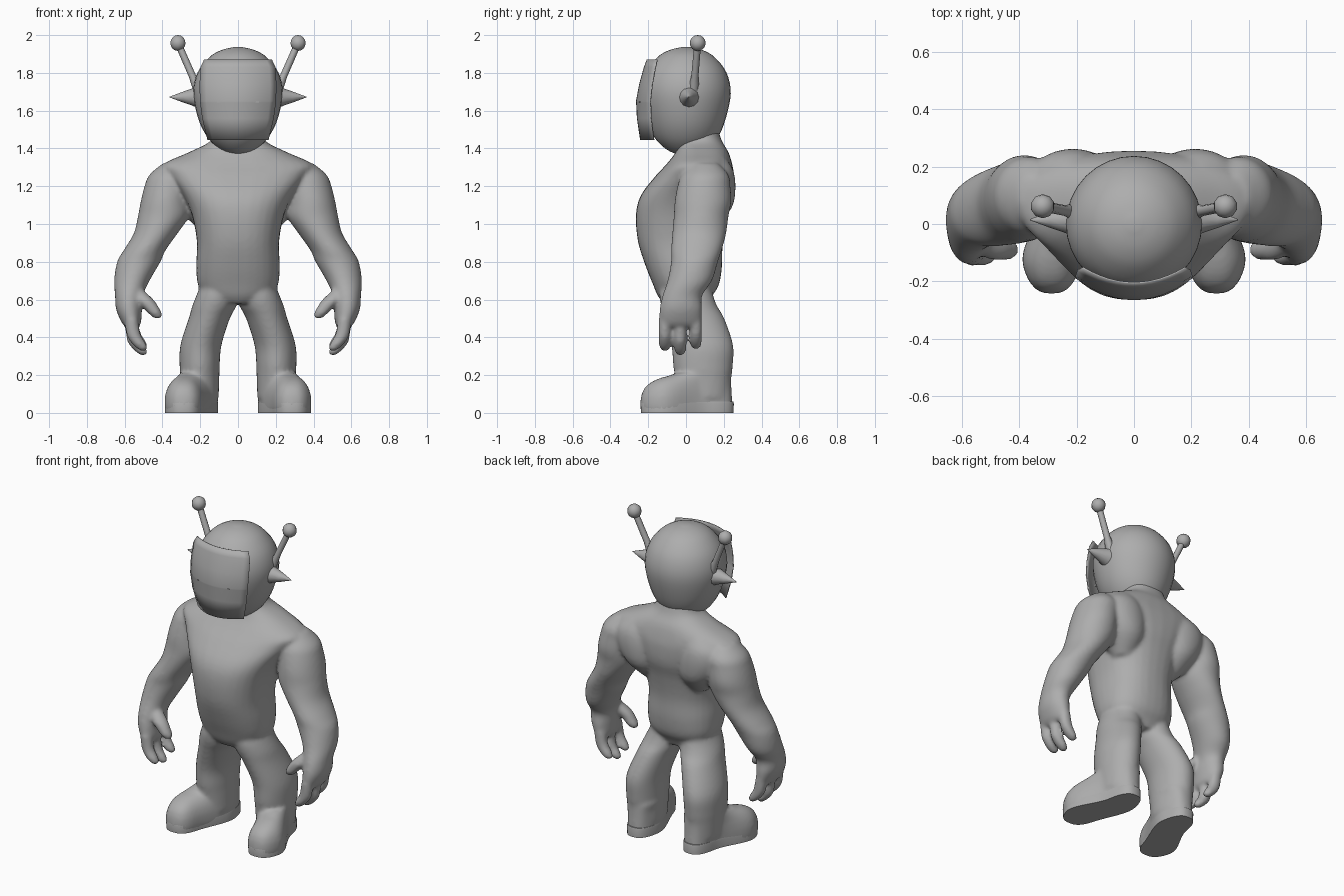
import bpy, bmesh, math
from mathutils import Vector

if "Cube" in bpy.data.objects:
    bpy.data.objects.remove(bpy.data.objects["Cube"])

grey = bpy.data.materials.new("plain_grey")
grey.diffuse_color = (0.42, 0.42, 0.42, 1)
grey.use_nodes = True
grey.node_tree.nodes["Principled BSDF"].inputs["Base Color"].default_value = grey.diffuse_color


def finish(name, bm, angle=40):
    bmesh.ops.recalc_face_normals(bm, faces=bm.faces)
    me = bpy.data.meshes.new(name)
    bm.to_mesh(me)
    bm.free()
    me.materials.append(grey)
    ob = bpy.data.objects.new(name, me)
    bpy.context.collection.objects.link(ob)
    bpy.ops.object.select_all(action='DESELECT')
    ob.select_set(True)
    bpy.context.view_layer.objects.active = ob
    bpy.ops.object.shade_smooth_by_angle(angle=math.radians(angle))
    return ob


def skin(bm, loops):
    """Bridge closed loops of points and cap both ends."""
    rows = [[bm.verts.new(p) for p in loop] for loop in loops]
    n = len(rows[0])
    for a, b in zip(rows, rows[1:]):
        for i in range(n):
            j = (i + 1) % n
            bm.faces.new((a[i], a[j], b[j], b[i]))
    bm.faces.new(rows[0])
    bm.faces.new(rows[-1])


def sp(v, power):
    return math.copysign(abs(v) ** power, v)


def curve_rings(rings, steps):
    """Catmull-Rom interpolation between rings."""
    r = [rings[0]] + list(rings) + [rings[-1]]
    out = []
    for k in range(1, len(r) - 2):
        for s in range(steps):
            t = s / steps
            out.append([0.5 * (2 * b + (c - a) * t + (2 * a - 5 * b + 4 * c - d) * t * t
                               + (3 * b - a - 3 * c + d) * t ** 3)
                        for a, b, c, d in zip(*r[k - 1:k + 3])])
    return out + [list(rings[-1])]


def loft(bm, rings, side=1, power=1.0, n=32, steps=4):
    """Rings are (z, centre x, centre y, half width, half depth)."""
    ang = [2 * math.pi * i / n for i in range(n)]
    skin(bm, [[(side * (cx + rx * sp(math.cos(a), power)), cy + ry * sp(math.sin(a), power), z)
               for a in ang] for z, cx, cy, rx, ry in curve_rings(rings, steps)])


def boot_loop(side, z, front, back, toe, heel, n=48):
    """Foot outline; toe and heel are half widths."""
    pts = []
    for i in range(n):
        a = 2 * math.pi * i / n
        y = (front + back) / 2 + (back - front) / 2 * sp(math.cos(a), .85)
        t = min(max((y + .15) / .28, 0), 1)                # 0 toe, 1 heel
        t = t * t * (3 - 2 * t)
        w = toe + (heel - toe) * t
        pts.append((side * (.287 - .09 * t + w * sp(math.sin(a), .75)), y, z))
    return pts


# Body: torso, arms, hands, legs and boot uppers fused into one smooth skin
bm = bmesh.new()
loft(bm, [(.58, 0, 0, .12, .12), (.62, 0, -.005, .175, .145), (.68, 0, 0, .213, .175),
          (.78, 0, -.012, .221, .203), (.91, 0, -.03, .218, .225), (1.05, 0, -.022, .245, .243),
          (1.15, 0, .005, .29, .245), (1.25, 0, .045, .36, .21), (1.315, 0, .07, .395, .175),
          (1.38, 0, .085, .26, .14), (1.44, 0, .075, .145, .115), (1.52, 0, .06, .125, .105)], power=.85)
for s in (1, -1):
    # shoulder blade
    loft(bm, [(.98, .17, .10, .05, .05), (1.08, .19, .115, .12, .125), (1.18, .21, .125, .16, .137),
              (1.28, .22, .13, .15, .122), (1.35, .20, .13, .09, .08)], s)
    # arm and palm
    loft(bm, [(1.32, .35, .10, .05, .07), (1.26, .355, .10, .115, .125), (1.20, .37, .095, .125, .14),
              (1.12, .385, .09, .13, .15), (1.04, .395, .08, .135, .145), (.95, .436, .07, .116, .143),
              (.86, .495, .055, .111, .134), (.80, .525, .045, .115, .124), (.70, .562, .02, .094, .118),
              (.62, .577, -.02, .074, .105), (.55, .577, -.027, .069, .113),
              (.48, .565, -.03, .052, .112), (.455, .56, -.03, .035, .10)], s)
    # fingers
    for y, tip in ((-.112, .335), (-.03, .312), (.052, .345)):
        loft(bm, [(.50, .565, y, .035, .034), (tip + .08, .553, y, .038, .033),
                  (tip + .035, .527, y, .039, .033), (tip + .008, .508, y, .030, .028),
                  (tip - .007, .50, y, .014, .014)], s, n=16)
    # thumb
    loft(bm, [(.65, .53, -.06, .03, .03), (.60, .495, -.08, .049, .043), (.56, .463, -.088, .044, .039),
              (.525, .437, -.09, .036, .035), (.50, .425, -.09, .02, .02)], s, n=16)
    # leg
    loft(bm, [(.72, .105, .01, .08, .12), (.64, .108, .0, .105, .14), (.57, .124, .015, .117, .148),
              (.50, .152, .045, .109, .158), (.36, .196, .086, .109, .164), (.25, .203, .09, .106, .158),
              (.18, .202, .092, .103, .148), (.08, .20, .095, .098, .14)], s)
    # boot upper
    skin(bm, [boot_loop(s, *r) for r in (
        (.006, -.238, .245, .112, .094), (.05, -.243, .245, .115, .096), (.09, -.238, .243, .113, .097),
        (.125, -.225, .241, .104, .098), (.15, -.203, .24, .093, .098), (.17, -.172, .239, .08, .10),
        (.185, -.135, .238, .068, .101), (.197, -.09, .236, .06, .102), (.21, -.055, .23, .06, .098))])
body = finish("body", bm, 180)
rm = body.modifiers.new("fuse", 'REMESH')
rm.mode = 'VOXEL'
rm.voxel_size = .011
rm.use_smooth_shade = True
sm = body.modifiers.new("soften", 'SMOOTH')
sm.factor = .5
sm.iterations = 9

# Head
bm = bmesh.new()
loft(bm, [(1.37, 0, -.01, .04, .04), (1.395, 0, -.003, .095, .10), (1.455, 0, 0, .158, .165),
          (1.55, 0, 0, .208, .208), (1.69, 0, 0, .237, .237), (1.80, 0, 0, .215, .215),
          (1.88, 0, 0, .155, .155), (1.92, 0, 0, .09, .09), (1.937, 0, 0, .02, .02)])
finish("head", bm, 60)

# Visor: curved shell with a slight horizontal crease
bm = bmesh.new()
rows = [(1.87, .178, -.205, -.152), (1.83, .197, -.220, -.161), (1.74, .202, -.245, -.178),
        (1.65, .200, -.262, -.188), (1.643, .199, -.261, -.187), (1.56, .188, -.257, -.184),
        (1.445, .160, -.240, -.170)]
grid = []
for z, w, front, edge in rows:
    us = [i / 6 - 1 for i in range(13)]
    grid.append([bm.verts.new((w * u, front + (edge - front) * u * u, z)) for u in us])
for a, b in zip(grid, grid[1:]):
    for i in range(12):
        bm.faces.new((a[i], b[i], b[i + 1], a[i + 1]))
visor = finish("visor", bm, 30)
sol = visor.modifiers.new("thickness", 'SOLIDIFY')
sol.thickness = .006
sol.offset = 0

# Small slits on the visor crease
for s in (1, -1):
    bm = bmesh.new()
    bmesh.ops.create_cube(bm, size=1)
    for v in bm.verts:
        v.co = Vector((s * .095 + v.co.x * .03, -.245 + v.co.y * .006, 1.646 + v.co.z * .004))
    finish("visor_slit", bm)


def lathe(name, start, direction, profile, n):
    """Turn (distance, radius) pairs around an axis."""
    bm = bmesh.new()
    q = Vector((0, 0, 1)).rotation_difference(Vector(direction))
    skin(bm, [[Vector(start) + q @ Vector((r * math.cos(2 * math.pi * i / n),
                                           r * math.sin(2 * math.pi * i / n), d)) for i in range(n)]
              for d, r in profile])
    return finish(name, bm, 50)


for s in (1, -1):
    # Antenna rod and ball
    base, ball = Vector((s * .205, .04, 1.70)), Vector((s * .318, .062, 1.958))
    lathe("antenna_rod", base, ball - base,
          [(0, .028), (.05, .024), (.09, .019), ((ball - base).length, .018)], 8)
    bm = bmesh.new()
    bmesh.ops.create_uvsphere(bm, u_segments=10, v_segments=8, radius=.042)
    bmesh.ops.translate(bm, verts=bm.verts, vec=ball)
    finish("antenna_ball", bm, 50)
    # Ear spike
    lathe("ear_spike", (s * .19, .015, 1.672), (s, 0, 0),
          [(0, .065), (.03, .055), (.055, .044), (.10, .029), (.172, .002)], 12)
    # Flat sole with a lip round the boot
    bm = bmesh.new()
    skin(bm, [boot_loop(s, *r) for r in (
        (0, -.238, .252, .112, .097), (.05, -.242, .253, .113, .098), (.06, -.238, .25, .11, .096))])
    finish("boot_sole", bm, 50)
